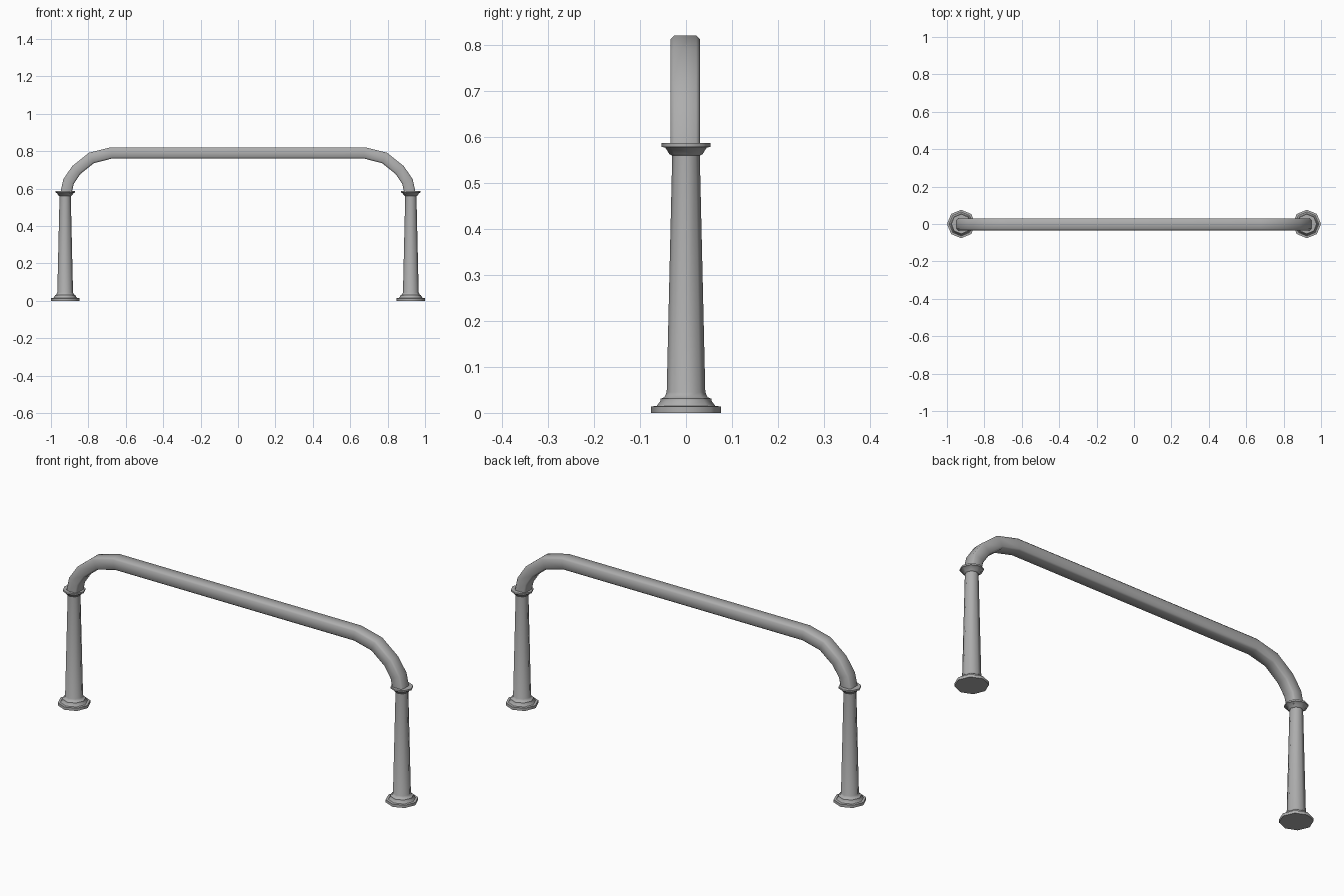
import bpy, bmesh, math
from mathutils import Vector

cube = bpy.data.objects.get("Cube")
if cube:
    bpy.data.objects.remove(cube, do_unlink=True)

# Single painted-metal grey
grey = bpy.data.materials.new("metal_grey")
grey.use_nodes = True
colour = (0.42, 0.42, 0.42, 1)
grey.diffuse_color = colour
grey.node_tree.nodes["Principled BSDF"].inputs["Base Color"].default_value = colour


def skin(name, rings, angle):
    """Bridge successive rings of points, cap both ends and shade."""
    bm = bmesh.new()
    loops = [[bm.verts.new(p) for p in ring] for ring in rings]
    n = len(loops[0])
    for a, b in zip(loops, loops[1:]):
        for i in range(n):
            j = (i + 1) % n
            bm.faces.new((a[i], a[j], b[j], b[i]))
    bm.faces.new(loops[0])
    bm.faces.new(loops[-1])
    bmesh.ops.recalc_face_normals(bm, faces=bm.faces)
    mesh = bpy.data.meshes.new(name)
    bm.to_mesh(mesh)
    bm.free()
    mesh.materials.append(grey)
    obj = bpy.data.objects.new(name, mesh)
    bpy.context.collection.objects.link(obj)
    bpy.ops.object.select_all(action='DESELECT')
    obj.select_set(True)
    bpy.context.view_layer.objects.active = obj
    bpy.ops.object.shade_smooth_by_angle(angle=math.radians(angle))
    return obj


# Turned octagonal posts: base plate, stepped foot, taper, flared collar
post_profile = [(0.076, 0), (0.076, 0.014), (0.064, 0.015), (0.055, 0.027),
                (0.055, 0.031), (0.047, 0.034), (0.042, 0.045), (0.030, 0.56),
                (0.036, 0.563), (0.045, 0.577), (0.053, 0.579), (0.053, 0.587)]
for side, name in ((1, "left_post"), (-1, "right_post")):
    rings = []
    for r, z in post_profile:
        rings.append([(side * 0.924 + r * math.cos(k * math.pi / 4),
                       r * math.sin(k * math.pi / 4), z) for k in range(8)])
    skin(name, rings, 50)

# Handrail: chamfered square section swept along a mirrored bent path
half_path = [(0.92, 0.575), (0.906, 0.638), (0.864, 0.70),
             (0.784, 0.764), (0.677, 0.791)]
path = [Vector((-x, 0, z)) for x, z in half_path]
path += [Vector((x, 0, z)) for x, z in reversed(half_path)]
w, h, c = 0.032, 0.03, 0.008
section = [(w, h - c), (w - c, h), (c - w, h), (-w, h - c),
           (-w, c - h), (c - w, -h), (w - c, -h), (w, c - h)]
rings = []
for i, p in enumerate(path):
    before = (p - path[i - 1]).normalized() if i else Vector((0, 0, 1))
    after = (path[i + 1] - p).normalized() if i < len(path) - 1 else Vector((0, 0, -1))
    tangent = (before + after).normalized()
    up = Vector((-tangent.z, 0, tangent.x))
    miter = 1 / max(0.5, tangent.dot(after))
    rings.append([p + Vector((0, y - 0.002, 0)) + up * v * miter for y, v in section])
skin("handrail", rings, 50)
